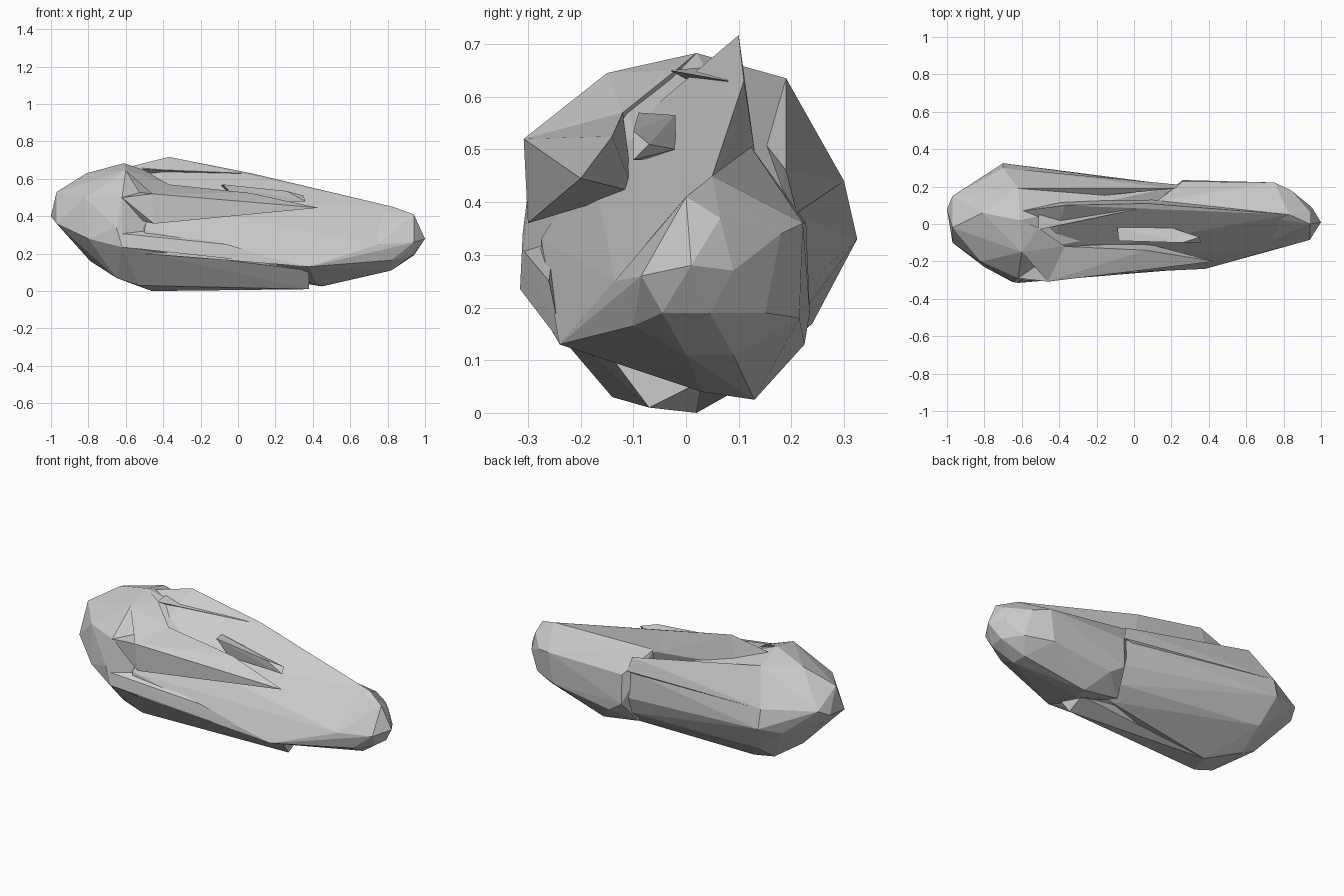
import bpy, bmesh


def hull(name, points):
    """Flat-faceted convex chunk spanning a few corner points."""
    bm = bmesh.new()
    for p in points:
        bm.verts.new(p)
    bmesh.ops.convex_hull(bm, input=bm.verts[:])
    loose = [v for v in bm.verts if not v.link_faces]
    bmesh.ops.delete(bm, geom=loose, context='VERTS')
    bmesh.ops.recalc_face_normals(bm, faces=bm.faces[:])
    mesh = bpy.data.meshes.new(name)
    bm.to_mesh(mesh)
    bm.free()
    ob = bpy.data.objects.new(name, mesh)
    bpy.context.collection.objects.link(ob)
    return ob


# Big blunt end of the rock, tapering towards +x
hull("left_lobe", [
    (-1, .08, .40), (-.97, .15, .44), (-.97, -.02, .53), (-.97, -.10, .36),
    (-.81, .06, .63), (-.82, -.20, .50), (-.79, .03, .16), (-.80, .24, .30),
    (-.80, -.23, .28), (-.61, .02, .683), (-.62, .19, .635), (-.60, -.15, .645),
    (-.70, .30, .44), (-.70, .325, .33), (-.65, .24, .17), (-.65, .10, .07),
    (-.62, -.315, .235), (-.65, -.31, .34), (-.62, -.29, .50),
    (-.65, -.14, .07), (-.46, .02, 0), (-.53, -.14, .03),
    (.22, .20, .38), (.24, .205, .22), (.24, .17, .12), (.25, .10, .045),
    (.20, .0, .35)])

# Smaller rounded end
hull("right_lobe", [
    (1, .01, .28), (.94, 0, .41), (.94, .065, .37), (.94, -.085, .26),
    (.95, .09, .27), (.94, .045, .19), (.93, -.045, .19), (.83, .05, .45),
    (.84, .18, .34), (.87, .15, .19), (.82, .09, .11), (.82, 0, .11),
    (.82, -.10, .165), (.75, -.135, .25), (.75, .222, .36), (.72, .215, .18),
    (.45, .13, .025), (.42, .03, .04), (.38, -.24, .13), (.35, .225, .13),
    (.26, .235, .19), (.26, .228, .36), (.22, .13, .06), (.12, .12, .51),
    (.20, -.10, .20)])

# Sloping front slab rising to the sharp top ridge
hull("front_slab", [
    (-.37, .10, .717), (-.60, .07, .66), (.07, .11, .63), (.83, .05, .45),
    (.75, -.135, .25), (.38, -.24, .13), (-.50, -.28, .20), (-.50, -.275, .33),
    (-.45, -.18, .48), (-.40, .12, .55), (.10, .13, .50), (.80, .08, .25),
    (-.30, 0, .20)])

# Top front corner, broken off above the slab
hull("upper_shard", [
    (-.61, .02, .683), (-.60, -.15, .645), (-.46, -.308, .52),
    (-.51, -.02, .65), (-.37, -.12, .57), (-.6, -.1, .45)])

# Pointed shards lying over the slab
hull("middle_shard", [
    (-.62, -.29, .50), (-.46, -.308, .52), (-.37, -.12, .57),
    (.06, -.14, .525), (.43, -.20, .445), (-.45, -.30, .36),
    (.05, -.10, .42), (-.6, -.2, .4)])
hull("small_shard", [
    (-.09, -.02, .565), (-.08, -.09, .57), (.26, -.10, .535),
    (.35, -.07, .51), (.36, -.10, .48), (.0, -.08, .48), (.2, -.02, .50)])
hull("lower_shard", [
    (-.65, -.31, .31), (-.62, -.315, .235), (-.06, -.26, .25),
    (-.50, -.25, .33), (-.60, -.2, .25), (.35, -.235, .13)])

# Thin splinter along the ridge
hull("ridge_splinter", [
    (-.51, -.03, .65), (-.51, .08, .66), (.02, .08, .63), (-.4, .06, .60)])

# Undercut base running along the front and bottom
hull("base_shard", [
    (-.62, -.315, .235), (-.53, -.14, .03), (-.46, .02, 0),
    (.30, -.15, .12), (.38, -.145, .11), (.38, -.07, .01), (.38, .03, .06),
    (-.45, -.1, .25)])

# Long back shard tapering over the waist
hull("back_shard", [
    (-.62, .19, .635), (-.70, .30, .44), (.22, .19, .46), (.24, .21, .38),
    (-.50, .12, .55), (-.5, .15, .3)])
